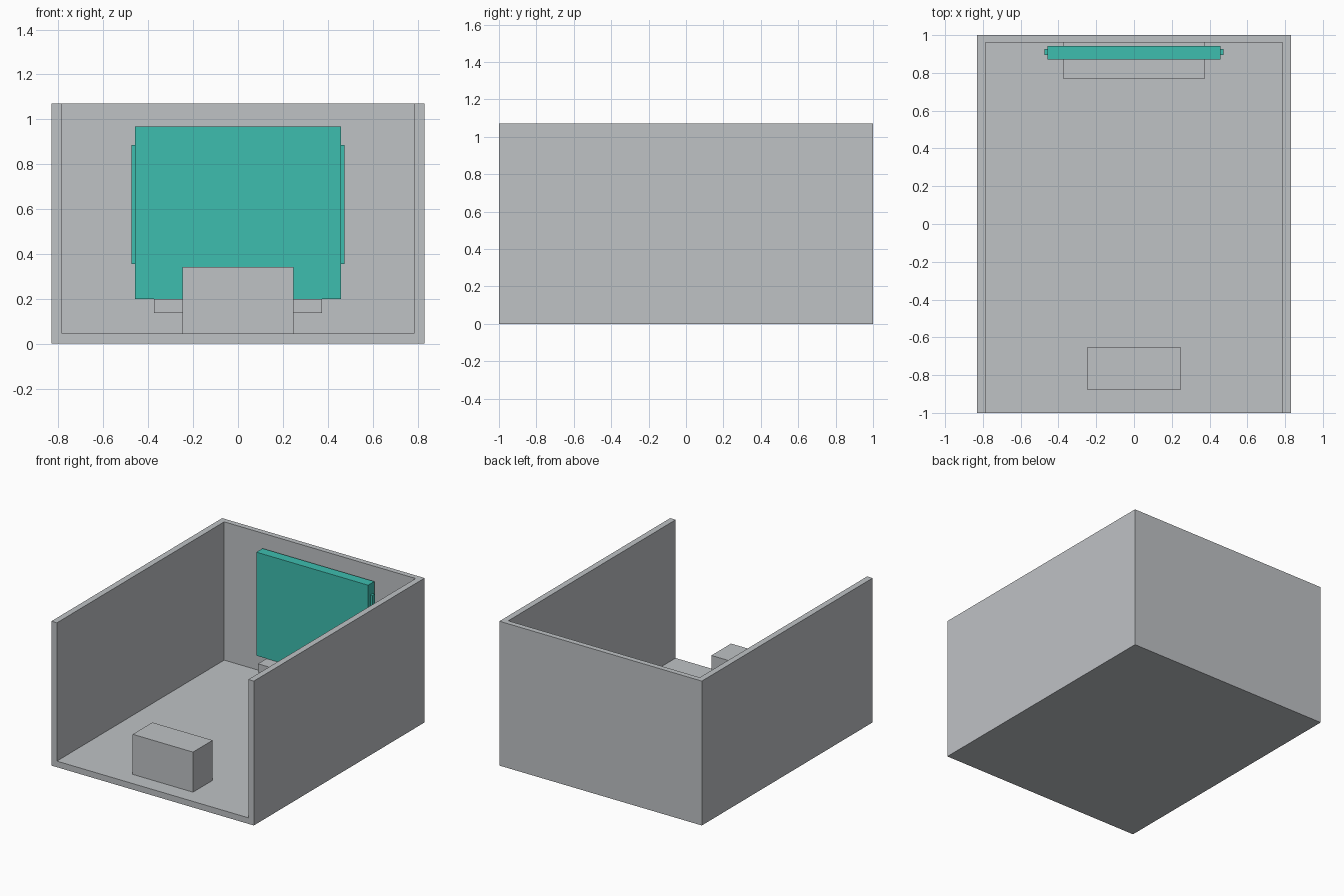
import bpy
import bmesh

cube = bpy.data.objects.get("Cube")
if cube:
    bpy.data.objects.remove(cube, do_unlink=True)


def make_material(name, rgb):
    mat = bpy.data.materials.new(name)
    mat.use_nodes = True
    color = (*rgb, 1.0)
    mat.diffuse_color = color
    mat.node_tree.nodes["Principled BSDF"].inputs["Base Color"].default_value = color
    return mat


grey = make_material("light_grey", (0.52, 0.54, 0.56))
teal = make_material("teal", (0.048, 0.51, 0.43))


def add_object(name, bm, mat):
    bmesh.ops.recalc_face_normals(bm, faces=bm.faces)
    mesh = bpy.data.meshes.new(name)
    bm.to_mesh(mesh)
    bm.free()
    mesh.materials.append(mat)
    obj = bpy.data.objects.new(name, mesh)
    bpy.context.collection.objects.link(obj)
    return obj


def box(name, x, y, z, mat):
    """Box spanning the (min, max) pairs x, y and z."""
    bm = bmesh.new()
    bmesh.ops.create_cube(bm, size=1)
    for v in bm.verts:
        v.co = [lo + (c + 0.5) * (hi - lo) for c, (lo, hi) in zip(v.co, (x, y, z))]
    return add_object(name, bm, mat)


W, H, T = 0.83, 1.07, 0.045   # half width, height, wall thickness
BACK = 0.96                   # inner face of the back wall

# Room shell: U-shaped section swept from the open front to the back
profile = [(-W, 0), (W, 0), (W, H), (W - T, H),
           (W - T, T), (T - W, T), (T - W, H), (-W, H)]
bm = bmesh.new()
section = bm.faces.new([bm.verts.new((x, -1, z)) for x, z in profile])
swept = bmesh.ops.extrude_face_region(bm, geom=[section])["geom"]
bmesh.ops.translate(bm, vec=(0, 2, 0),
                    verts=[g for g in swept if isinstance(g, bmesh.types.BMVert)])
add_object("room_shell", bm, grey)

# Back wall fills the far end of the shell
box("back_wall", (T - W, W - T), (BACK, 1), (T, H), grey)

# Block standing on the floor near the front
box("front_block", (-0.247, 0.247), (-0.88, -0.65), (T, 0.342), grey)

# Shelf on the back wall below the screen
box("wall_shelf", (-0.375, 0.375), (0.77, BACK), (0.136, 0.2), grey)

# Screen with a slim strip on each side
box("screen", (-0.458, 0.458), (0.87, 0.942), (0.2, 0.967), teal)
for name, side in (("left_side_strip", 1), ("right_side_strip", -1)):
    box(name, sorted((side * 0.458, side * 0.475)), (0.896, 0.926), (0.355, 0.885), teal)
